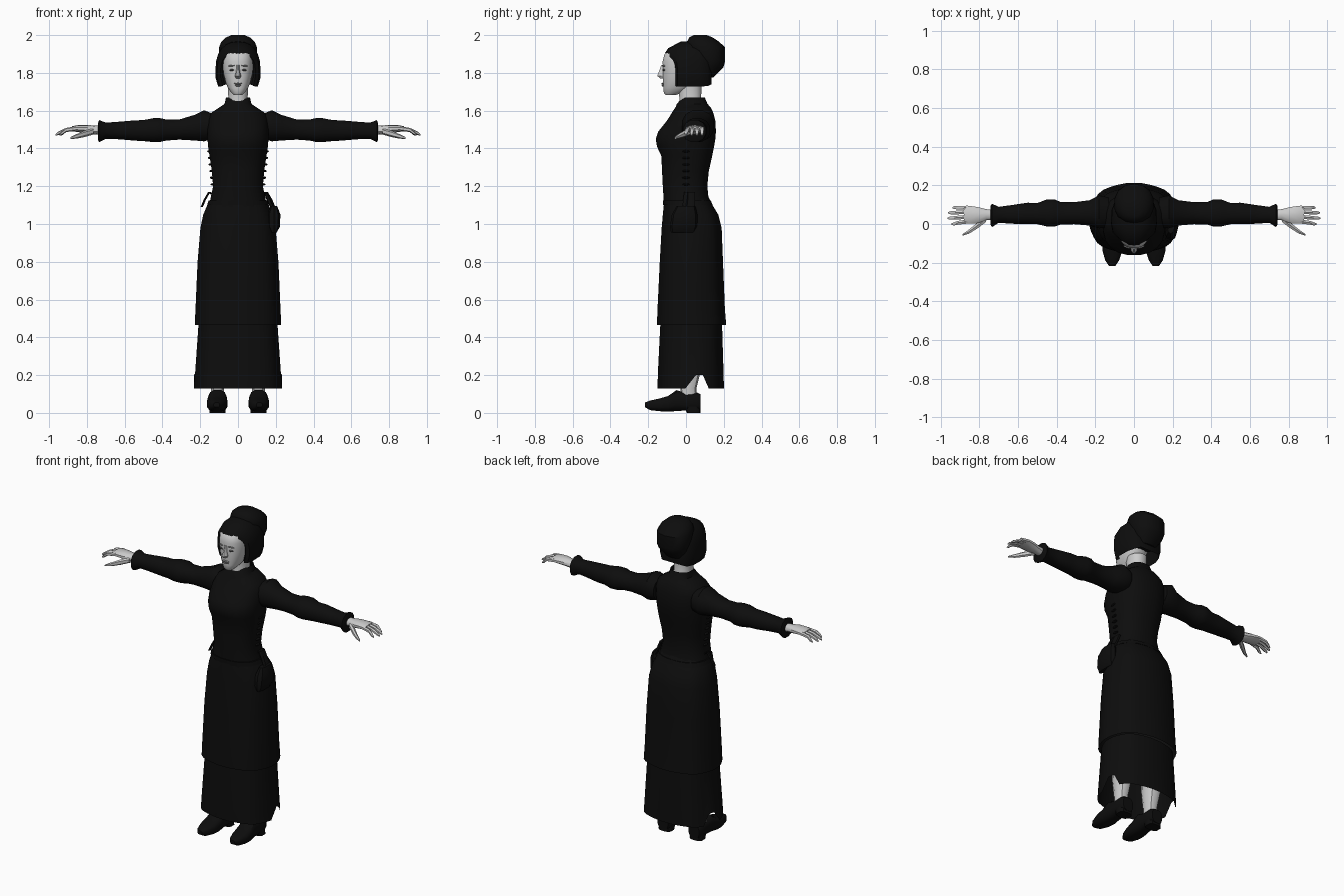
import bpy, bmesh, math
from mathutils import Vector


def material(name, r, g, b):
    m = bpy.data.materials.new(name)
    m.diffuse_color = (r, g, b, 1)
    return m


BLACK = material("black cloth", 0.004, 0.004, 0.004)
SKIN = material("pale skin", 0.60, 0.60, 0.60)
LIPS = material("grey lips", 0.27, 0.27, 0.27)
DARK = material("dark eye", 0.10, 0.10, 0.10)


def spow(v, e):
    return math.copysign(abs(v) ** (2 / e), v)


def circle(n, e=2.0):
    for i in range(n):
        a = 2 * math.pi * (i + 0.5) / n
        yield spow(math.cos(a), e), spow(math.sin(a), e), a


# Cross-sections lying across z, x and y
def ring_z(z, rx, y0, y1, n=16, e=2.2, cx=0, fold=0):
    return [Vector((cx + rx * c * (1 + fold * math.cos(8 * a)),
                    (y0 + y1) / 2 + (y1 - y0) / 2 * s * (1 + fold * math.cos(8 * a)), z))
            for c, s, a in circle(n, e)]


def ring_x(x, y0, y1, z0, z1, n=12, e=2.2):
    return [Vector((x, (y0 + y1) / 2 + (y1 - y0) / 2 * c, (z0 + z1) / 2 + (z1 - z0) / 2 * s))
            for c, s, a in circle(n, e)]


def ring_y(y, cx, hw, z0, z1, n=12, e=2.8):
    return [Vector((cx + hw * c, y, (z0 + z1) / 2 + (z1 - z0) / 2 * s))
            for c, s, a in circle(n, e)]


def loft(name, rings, mat, caps=(True, True), closed=True, side=1, angle=40):
    """Skin a list of equal rings; side=-1 mirrors the part across x."""
    bm = bmesh.new()
    vs = [[bm.verts.new((p.x * side, p.y, p.z)) for p in r] for r in rings]
    n = len(rings[0])
    for a, b in zip(vs, vs[1:]):
        for i in range(n if closed else n - 1):
            j = (i + 1) % n
            bm.faces.new((a[i], a[j], b[j], b[i]))
    if caps[0]:
        bm.faces.new(vs[0])
    if caps[1]:
        bm.faces.new(vs[-1])
    bmesh.ops.recalc_face_normals(bm, faces=bm.faces)
    me = bpy.data.meshes.new(name)
    bm.to_mesh(me)
    bm.free()
    ob = bpy.data.objects.new(name, me)
    bpy.context.collection.objects.link(ob)
    me.materials.append(mat)
    bpy.ops.object.select_all(action='DESELECT')
    ob.select_set(True)
    bpy.context.view_layer.objects.active = ob
    bpy.ops.object.shade_smooth_by_angle(angle=math.radians(angle))
    return ob


def blob(name, loc, size, mat, rot=(0, 0, 0)):
    bpy.ops.mesh.primitive_uv_sphere_add(segments=10, ring_count=6, location=loc, rotation=rot)
    ob = bpy.context.object
    ob.name = name
    ob.scale = size
    ob.data.materials.append(mat)
    return ob


# Underskirt with a small slit at each side of the hem
skirt = [ring_z(*r, n=32, e=2.5, fold=0.012) for r in
         [(0.13, 0.232, -0.15, 0.20), (0.21, 0.226, -0.148, 0.198), (0.47, 0.208, -0.135, 0.19)]]
for p in skirt[0]:
    if 0.05 < p.y < 0.10 and abs(p.x) > 0.15:
        p.z = 0.20
loft("underskirt", skirt, BLACK, (False, False))

# Overskirt
loft("overskirt", [ring_z(*r, n=32, e=2.4, fold=0.012) for r in
     [(0.465, 0.228, -0.153, 0.212), (0.55, 0.224, -0.15, 0.205), (0.80, 0.213, -0.138, 0.195),
      (0.98, 0.198, -0.128, 0.188), (1.05, 0.183, -0.122, 0.17), (1.10, 0.162, -0.117, 0.14),
      (1.15, 0.132, -0.112, 0.115)]], BLACK, (False, True))

# Bodice with flared waist and standing collar
loft("bodice", [ring_z(*r, n=20, e=2.4) for r in
     [(1.085, 0.155, -0.118, 0.135), (1.14, 0.146, -0.12, 0.12), (1.20, 0.133, -0.124, 0.114),
      (1.28, 0.140, -0.128, 0.122), (1.36, 0.152, -0.132, 0.14), (1.41, 0.160, -0.155, 0.15),
      (1.45, 0.163, -0.162, 0.157), (1.49, 0.163, -0.148, 0.16), (1.55, 0.160, -0.10, 0.156),
      (1.59, 0.142, -0.075, 0.145), (1.62, 0.095, -0.055, 0.13), (1.635, 0.072, -0.05, 0.115),
      (1.67, 0.064, -0.02, 0.10)]], BLACK, (False, False))
loft("waistband", [ring_z(*r, n=20, e=2.4) for r in
     [(1.10, 0.165, -0.122, 0.143), (1.125, 0.157, -0.124, 0.132)]], BLACK)

# Hip pouch and its strap
loft("hip_pouch", [ring_z(z, w, y0, y1, 10, 2.6, 0.19) for z, w, y0, y1 in
     [(0.955, 0.015, -0.08, 0.05), (0.985, 0.033, -0.085, 0.06), (1.05, 0.036, -0.075, 0.06),
      (1.095, 0.018, -0.05, 0.05)]], BLACK)
loft("pouch_strap", [ring_z(z, 0.012, 0.0, 0.05, 8, 3, cx) for z, cx in
     [(1.06, 0.20), (1.11, 0.17), (1.17, 0.145)]], BLACK)

for side, tag in ((1, "left"), (-1, "right")):
    # Waist ties
    loft(tag + "_waist_tie", [ring_z(z, 0.007, y, y + 0.025, 6, 2, cx) for z, cx, y in
         [(1.09, 0.192, -0.02), (1.13, 0.175, -0.015), (1.17, 0.152, -0.01), (1.15, 0.13, 0)]],
         BLACK, side=side)

    # Side lacing knots on the bodice
    for k in range(6):
        z = 1.21 + 0.035 * k
        blob(tag + "_lacing_knot", (side * (0.136 + 0.0035 * k), 0.0, z), (0.010, 0.02, 0.006), BLACK)

    # Sleeve with puffs at shoulder and elbow and a flared cuff
    loft(tag + "_sleeve", [ring_x(*r) for r in
         [(0.13, -0.02, 0.14, 1.45, 1.585), (0.18, -0.025, 0.15, 1.435, 1.605),
          (0.23, -0.01, 0.125, 1.44, 1.58), (0.31, -0.003, 0.115, 1.445, 1.555),
          (0.38, -0.005, 0.115, 1.44, 1.555), (0.41, -0.015, 0.13, 1.433, 1.562),
          (0.45, -0.015, 0.13, 1.432, 1.562), (0.50, -0.003, 0.11, 1.437, 1.552),
          (0.55, -0.003, 0.112, 1.44, 1.55), (0.63, 0.0, 0.10, 1.447, 1.543),
          (0.70, 0.005, 0.09, 1.45, 1.538), (0.735, -0.018, 0.107, 1.432, 1.552),
          (0.742, -0.005, 0.095, 1.445, 1.535)]], BLACK, side=side)

    # Hand
    loft(tag + "_palm", [ring_x(*r, n=10) for r in
         [(0.72, 0.02, 0.075, 1.47, 1.52), (0.765, 0.018, 0.078, 1.475, 1.522),
          (0.81, 0.002, 0.09, 1.482, 1.525), (0.855, 0.0, 0.096, 1.488, 1.523),
          (0.88, 0.004, 0.094, 1.49, 1.517)]], SKIN, side=side)
    for y, tip_y, tip in ((0.013, 0.0, 0.945), (0.037, 0.03, 0.965),
                          (0.062, 0.058, 0.962), (0.084, 0.085, 0.94)):
        path = [(0.86, y, 1.505, 0.012), (0.91, (y + tip_y) / 2, 1.498, 0.011),
                (tip - 0.012, tip_y, 1.48, 0.009), (tip, tip_y, 1.472, 0.004)]
        loft(tag + "_finger", [ring_x(x, c - r, c + r, z - r, z + r, 6) for x, c, z, r in path],
             SKIN, side=side)
    path = [(0.765, 0.025, 1.49, 0.016), (0.81, -0.008, 1.478, 0.017),
            (0.855, -0.04, 1.464, 0.012), (0.887, -0.056, 1.455, 0.005)]
    loft(tag + "_thumb", [ring_x(x, c - r, c + r, z - r, z + r, 6) for x, c, z, r in path],
         SKIN, side=side)

    # Leg and shoe
    loft(tag + "_leg", [ring_z(*r, n=10, cx=0.108) for r in
         [(0.06, 0.036, -0.03, 0.06), (0.13, 0.036, -0.03, 0.055), (0.25, 0.05, -0.04, 0.085),
          (0.45, 0.055, -0.045, 0.075)]], SKIN, side=side)
    loft(tag + "_shoe", [ring_y(*r) for r in
         [(-0.218, 0.113, 0.016, 0.03, 0.055), (-0.19, 0.113, 0.036, 0.014, 0.066),
          (-0.14, 0.112, 0.052, 0.008, 0.077), (-0.095, 0.11, 0.055, 0.006, 0.09),
          (-0.05, 0.109, 0.05, 0.008, 0.122), (0.0, 0.108, 0.046, 0.012, 0.105),
          (0.06, 0.108, 0.046, 0.012, 0.108), (0.077, 0.108, 0.036, 0.012, 0.10)]],
         BLACK, side=side)
    loft(tag + "_shoe_heel", [ring_z(z, 0.044, y, 0.076, 10, 3, 0.108) for z, y in
         [(0, 0.005), (0.035, -0.01)]], BLACK, side=side)

    # Eye and brow
    blob(tag + "_eye", (side * 0.034, -0.117, 1.815), (0.014, 0.006, 0.005), DARK,
         (0, 0, side * 0.35))
    blob(tag + "_brow", (side * 0.036, -0.119, 1.838), (0.02, 0.006, 0.004), LIPS,
         (0, side * 0.08, side * 0.35))

# Neck and head
loft("neck", [ring_z(*r) for r in
     [(1.61, 0.062, -0.045, 0.10), (1.66, 0.052, -0.035, 0.08), (1.74, 0.054, -0.045, 0.085)]], SKIN)
loft("head", [ring_z(*r, n=20, e=2.4) for r in
     [(1.682, 0.022, -0.108, -0.055), (1.695, 0.036, -0.118, -0.02), (1.72, 0.054, -0.12, 0.03),
      (1.75, 0.066, -0.122, 0.06), (1.79, 0.076, -0.124, 0.08), (1.82, 0.080, -0.123, 0.09),
      (1.86, 0.082, -0.125, 0.09), (1.90, 0.078, -0.115, 0.085), (1.93, 0.06, -0.08, 0.07)]], SKIN)
loft("nose", [ring_z(*r, n=8, e=2) for r in
     [(1.843, 0.008, -0.131, -0.10), (1.805, 0.011, -0.146, -0.10),
      (1.784, 0.018, -0.154, -0.10), (1.771, 0.012, -0.138, -0.10)]], SKIN)
blob("upper_lip", (0, -0.122, 1.743), (0.024, 0.009, 0.005), LIPS)
blob("lower_lip", (0, -0.121, 1.733), (0.019, 0.008, 0.005), LIPS)


# Bonnet: arches swept from the brim to the nape, open below and in front
def arch(y, lean, hw, top, bottom):
    mid = 1.82
    pts = [Vector((hw * 0.88, y, bottom)), Vector((hw, y, (bottom + mid) / 2))]
    for i in range(13):
        a = math.pi * i / 12
        c, s = spow(math.cos(a), 2.3), spow(math.sin(a), 2.3)
        pts.append(Vector((hw * c, y - lean * max(0, math.sin(a)) ** 2, mid + (top - mid) * s)))
    return pts + [Vector((-p.x, p.y, p.z)) for p in (pts[1], pts[0])]


loft("bonnet", [arch(*r) for r in
     [(-0.045, 0.05, 0.080, 1.895, 1.74), (-0.056, 0.055, 0.092, 1.905, 1.73),
      (-0.045, 0.05, 0.110, 1.93, 1.728), (0.0, 0.03, 0.119, 1.965, 1.728),
      (0.07, 0, 0.117, 1.97, 1.728), (0.115, 0, 0.10, 1.95, 1.73),
      (0.135, 0, 0.07, 1.92, 1.74)]], BLACK, (False, True), closed=False)

# Gathered bonnet crown at the back
loft("bonnet_crown", [ring_z(*r, n=14) for r in
     [(1.775, 0.06, 0.06, 0.145), (1.83, 0.09, 0.04, 0.198), (1.86, 0.10, 0.03, 0.207),
      (1.935, 0.103, 0.0, 0.207), (1.965, 0.09, 0.005, 0.175), (1.988, 0.065, 0.018, 0.14),
      (2.0, 0.035, 0.04, 0.11)]], BLACK)
